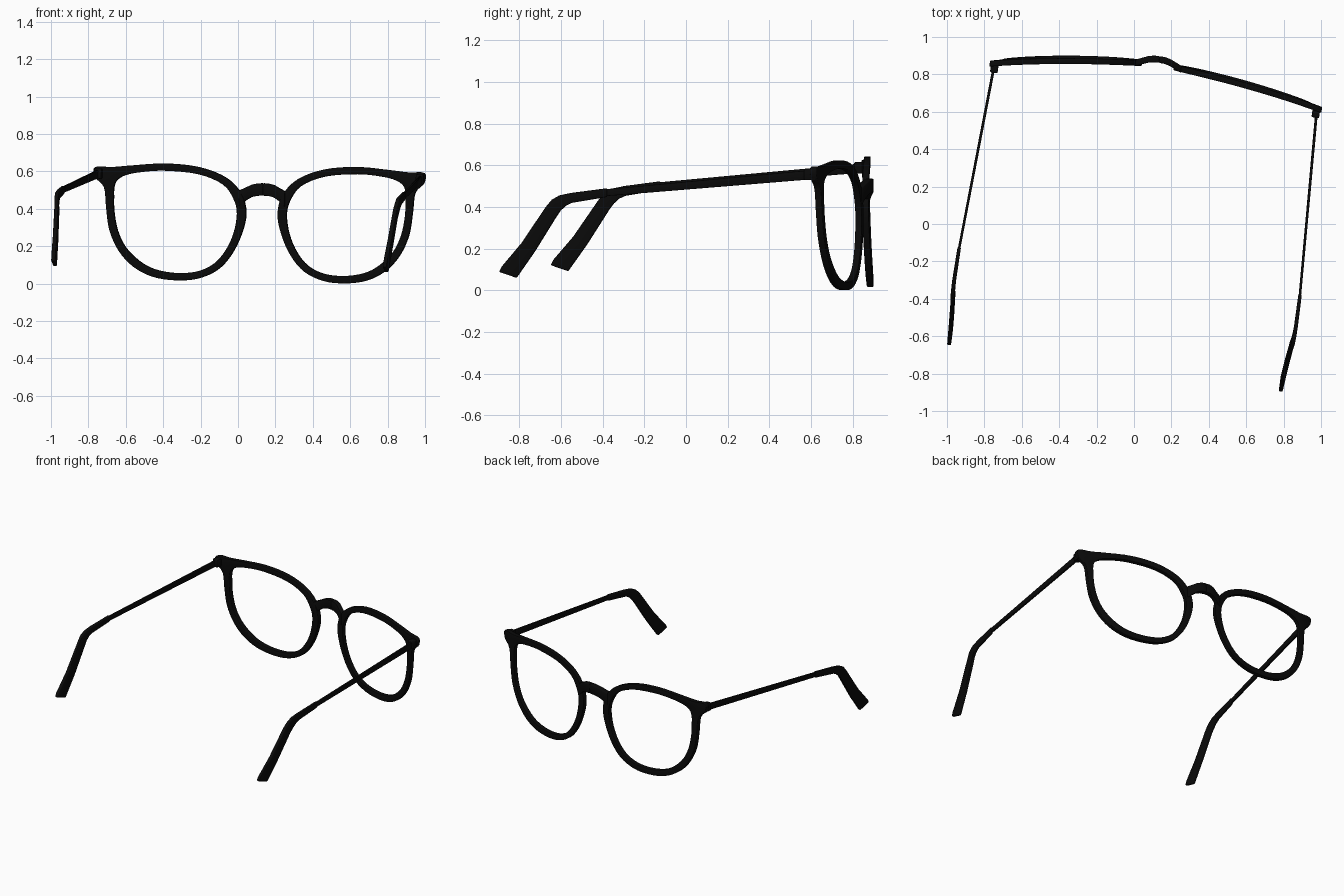
import bpy, bmesh, math
from mathutils import Matrix, Vector

cube = bpy.data.objects.get("Cube")
if cube:
    bpy.data.objects.remove(cube)

black = bpy.data.materials.new("matte black")
black.use_nodes = True
colour = (0.003, 0.003, 0.003, 1)
black.diffuse_color = colour
black.node_tree.nodes["Principled BSDF"].inputs["Base Color"].default_value = colour

# The glasses are symmetric in their own space and rest slightly turned and tilted
PLACE = (Matrix.Translation((0.123, 0.859, 0))
         @ Matrix.Rotation(math.radians(-7.95), 4, 'Z')
         @ Matrix.Rotation(0.018, 4, 'Y'))


def wrap(x):
    """Depth of the curved front at a distance x from the middle."""
    return -0.008 - 0.05 * abs(x) - 0.09 * x * x


def loft(name, sections, closed=False, bevel=0.005):
    """Skin four-cornered sections, round the edges and mirror the result."""
    bm = bmesh.new()
    rings = [[bm.verts.new(p) for p in s] for s in sections]
    pairs = list(zip(rings, rings[1:]))
    if closed:
        pairs.append((rings[-1], rings[0]))
    else:
        bm.faces.new(rings[0])
        bm.faces.new(rings[-1][::-1])
    for a, b in pairs:
        for i in range(4):
            j = (i + 1) % 4
            bm.faces.new((a[i], b[i], b[j], a[j]))
    bmesh.ops.recalc_face_normals(bm, faces=bm.faces)
    sharp = [e for e in bm.edges if e.calc_face_angle(0) > math.radians(50)]
    bmesh.ops.bevel(bm, geom=sharp, offset=bevel, segments=2, profile=0.5,
                    affect='EDGES', clamp_overlap=True)
    mesh = bpy.data.meshes.new(name)
    bm.to_mesh(mesh)
    bm.free()
    mesh.materials.append(black)
    mesh.shade_smooth()
    mesh.set_sharp_from_angle(angle=math.radians(45))
    obj = bpy.data.objects.new(name, mesh)
    bpy.context.collection.objects.link(obj)
    obj.matrix_world = PLACE
    obj.modifiers.new("both sides", 'MIRROR')


def smooth_loop(points, steps=4):
    """Closed Catmull-Rom curve through the points."""
    pts, out, n = [Vector(p) for p in points], [], len(points)
    for i in range(n):
        a, b, c, d = (pts[(i + k) % n] for k in (-1, 0, 1, 2))
        for s in range(steps):
            t = s / steps
            out.append(0.5 * (2 * b + (c - a) * t + (2 * a - 5 * b + 4 * c - d) * t * t
                              + (3 * b - a - 3 * c + d) * t ** 3))
    return out


# Lens rims: outer x, z and inner x, z around the opening
rim = [(.52, .633, .52, .594), (.70, .619, .65, .584), (.80, .609, .73, .566),
       (.888, .607, .773, .538), (.888, .553, .787, .50), (.84, .50, .788, .45),
       (.827, .39, .785, .37), (.808, .27, .765, .27), (.757, .16, .722, .182),
       (.68, .078, .65, .111), (.58, .027, .57, .068), (.46, .009, .46, .049),
       (.34, .02, .345, .058), (.235, .068, .255, .10), (.16, .152, .193, .172),
       (.107, .265, .151, .265), (.085, .375, .134, .37), (.112, .478, .152, .447),
       (.195, .563, .21, .525), (.34, .617, .34, .578)]
sections = []
for ox, oz, ix, iz in smooth_loop(rim):
    lean = 0.012 * (0.6 - oz) / 0.6
    yo, yi = wrap(ox) + lean, wrap(ix) + lean
    h = 0.0155
    sections.append([(ox, yo + h, oz), (ox, yo - h, oz), (ix, yi - h, iz), (ix, yi + h, iz)])
loft("lens_rims", sections, closed=True)

# Arched bridge: x, top, underside, depth position
sections = []
for x, top, low, y in [(0, .537, .470, .022), (.03, .535, .469, .021), (.06, .528, .462, .014),
                       (.085, .515, .446, .003), (.125, .495, .41, -.014)]:
    h = 0.018
    sections.append([(x, y + h, top), (x, y - h, top), (x, y - h, low), (x, y + h, low)])
loft("bridge", sections)

# Hinge blocks behind the outer corners
loft("hinges", [[(x, y, z) for x, z in ((.848, .60), (.888, .60), (.888, .545), (.848, .545))]
                for y in (-.115, -.17)])


# Side arms: x, upper edge y and z, lower edge y and z, thickness
def arm(name, rows, bevel):
    loft(name, [[(x - t / 2, yu, zu), (x + t / 2, yu, zu), (x + t / 2, yl, zl), (x - t / 2, yl, zl)]
                for x, yu, zu, yl, zl, t in rows], bevel=bevel)


arm("temple_rods", [(.870, -.12, .595, -.12, .55, .014),
                    (.921, -1.15, .50, -1.15, .467, .013)], 0.003)
arm("temple_tips", [(.920, -1.12, .507, -1.12, .465, .018),
                    (.922, -1.29, .485, -1.29, .437, .02),
                    (.921, -1.35, .473, -1.32, .423, .021),
                    (.919, -1.388, .452, -1.345, .40, .021),
                    (.914, -1.418, .417, -1.368, .368, .021),
                    (.903, -1.538, .243, -1.473, .203, .022),
                    (.896, -1.635, .13, -1.557, .085, .022),
                    (.895, -1.648, .105, -1.563, .076, .02)], 0.005)
